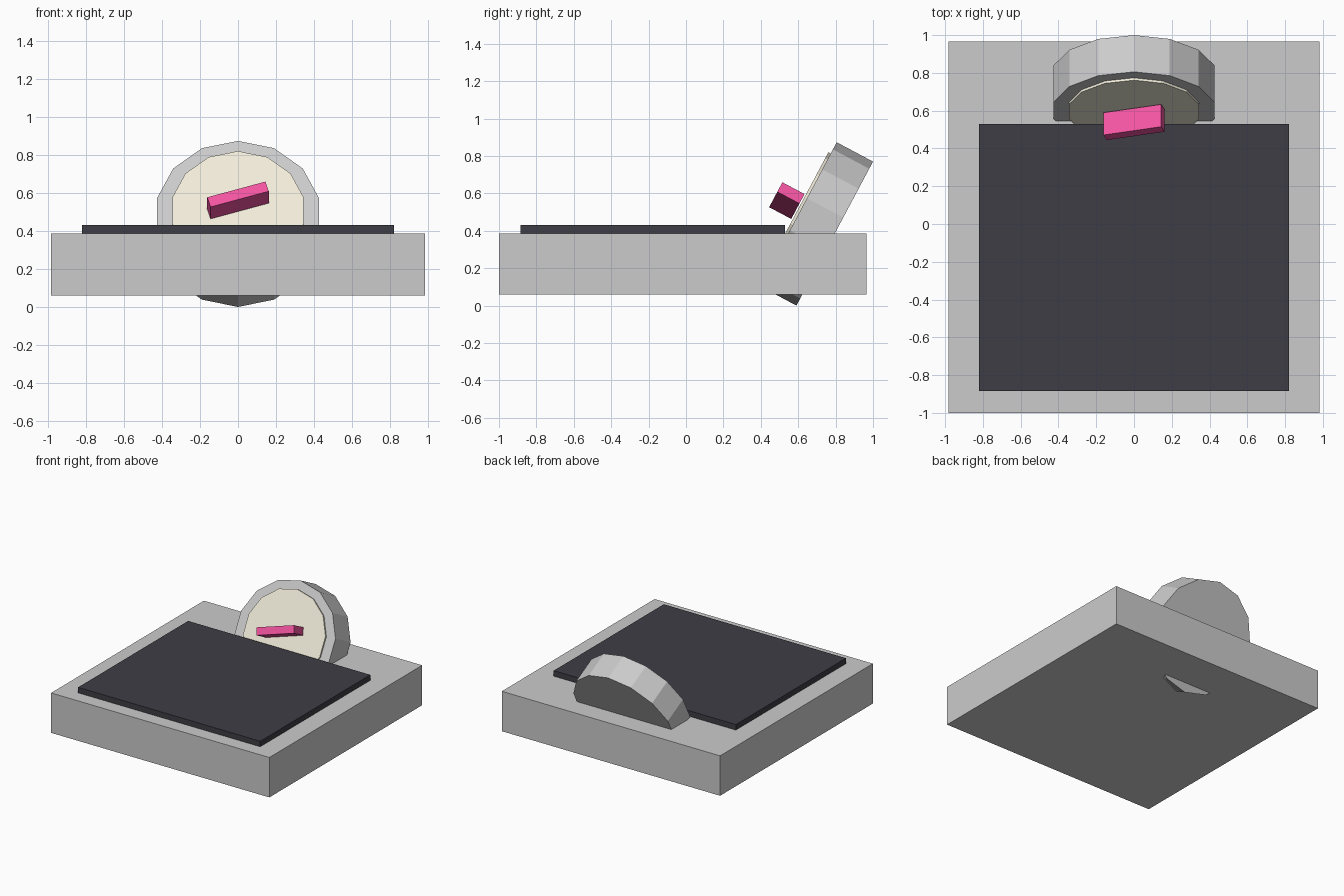
import bpy, bmesh
from math import sin, cos, radians, pi
from mathutils import Matrix, Vector

if "Cube" in bpy.data.objects:
    bpy.data.objects.remove(bpy.data.objects["Cube"])

TILT = Matrix.Rotation(radians(-28), 4, 'X')   # dial leans back


def finish(bm, name, color=None):
    bmesh.ops.recalc_face_normals(bm, faces=bm.faces)
    me = bpy.data.meshes.new(name)
    bm.to_mesh(me)
    bm.free()
    ob = bpy.data.objects.new(name, me)
    bpy.context.collection.objects.link(ob)
    if color:
        mat = bpy.data.materials.new(name + "_colour")
        mat.diffuse_color = (*color, 1)
        mat.use_nodes = True
        mat.node_tree.nodes["Principled BSDF"].inputs["Base Color"].default_value = mat.diffuse_color
        me.materials.append(mat)
    return ob


def box(name, center, size, color=None, rot=Matrix.Identity(4)):
    bm = bmesh.new()
    m = Matrix.Translation(center) @ rot @ Matrix.Diagonal((*size, 1))
    bmesh.ops.create_cube(bm, size=1, matrix=m)
    return finish(bm, name, color)


def disc(name, front_center, radius, depth, color=None, sides=14):
    # Prism along local y, one corner pointing up, then tilted back
    bm = bmesh.new()
    ring = [bm.verts.new((radius * sin(2 * pi * i / sides), 0,
                          radius * cos(2 * pi * i / sides))) for i in range(sides)]
    face = bm.faces.new(ring)
    ext = bmesh.ops.extrude_face_region(bm, geom=[face], use_keep_orig=True)
    back = [g for g in ext["geom"] if isinstance(g, bmesh.types.BMVert)]
    bmesh.ops.translate(bm, verts=back, vec=(0, depth, 0))
    bmesh.ops.transform(bm, matrix=Matrix.Translation(Vector(front_center)) @ TILT,
                        verts=bm.verts)
    return finish(bm, name, color)


# Platform and foot mat
box("platform", (0, -0.0175, 0.2225), (1.965, 1.965, 0.325))
box("foot_mat", (0, -0.1775, 0.4075), (1.64, 1.415, 0.045), (0.047, 0.047, 0.06))

# Tilted dial housing and face
disc("dial_housing", (0, 0.601, 0.488), 0.436, 0.22)
disc("dial_face", (0, 0.595, 0.507), 0.354, 0.04, (0.88, 0.84, 0.7))

# Pointer in front of the dial
box("pointer", (0, 0.539, 0.561), (0.32, 0.134, 0.06), (0.9, 0.09, 0.36),
    TILT @ Matrix.Rotation(radians(-17), 4, 'Y'))
